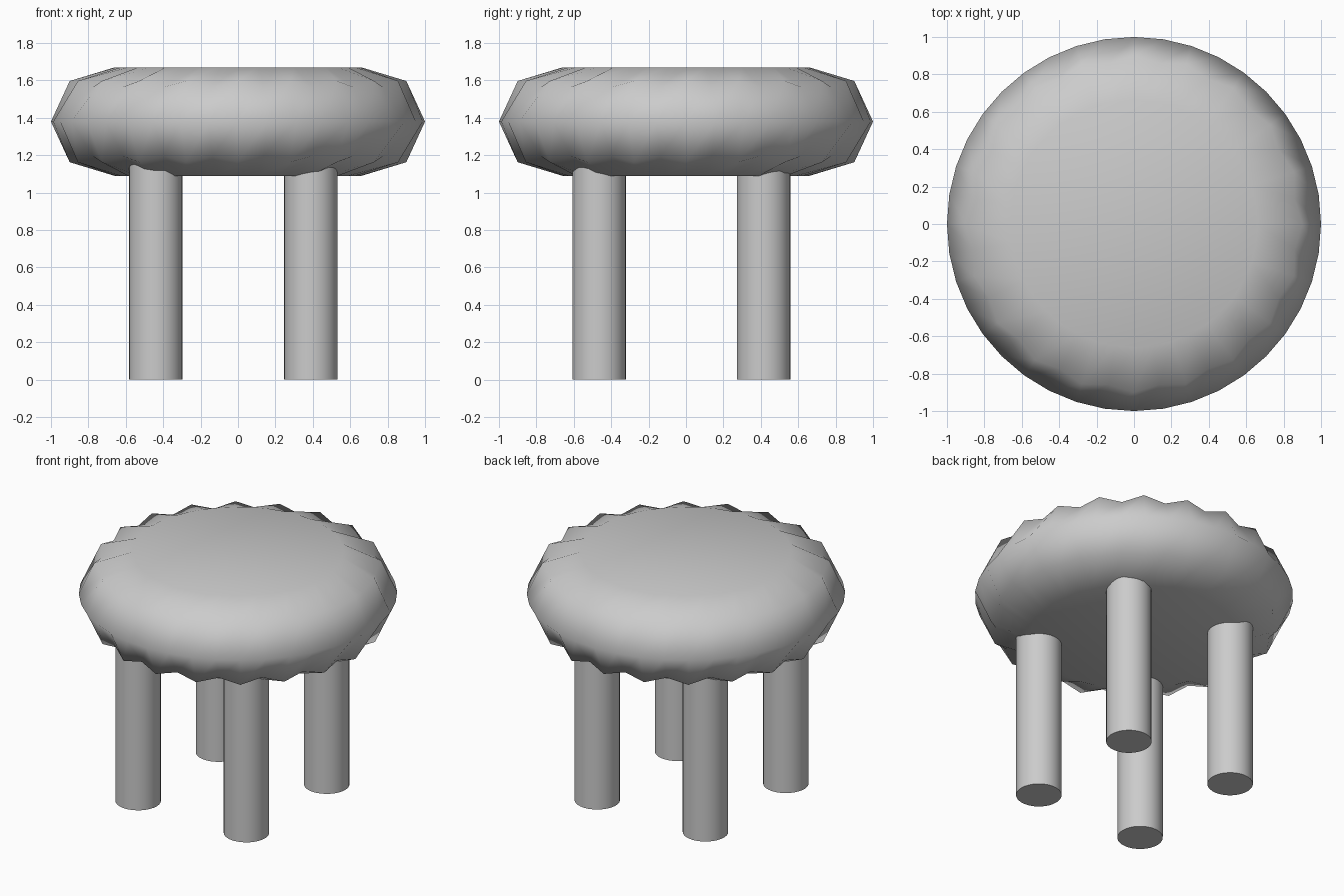
import bpy, bmesh
from math import cos, sin, pi, radians

if "Cube" in bpy.data.objects:
    bpy.data.objects.remove(bpy.data.objects["Cube"])

SEGS = 40

# Seat cushion: stacked rings; shoulder rings alternate out/in for the puckered edge
# each row: (radius, z) on even spokes, (radius, z) on odd spokes
profile = [
    ((0.66, 1.09), (0.66, 1.09)),
    ((0.90, 1.163), (0.87, 1.195)),
    ((1.00, 1.38), (1.00, 1.38)),
    ((0.90, 1.597), (0.87, 1.565)),
    ((0.66, 1.67), (0.66, 1.67)),
]
bm = bmesh.new()
rings = []
for row in profile:
    ring = []
    for i in range(SEGS):
        r, z = row[i % 2]
        a = 2 * pi * i / SEGS
        ring.append(bm.verts.new((r * cos(a), r * sin(a), z)))
    rings.append(ring)
for lo, hi in zip(rings, rings[1:]):
    for i in range(SEGS):
        j = (i + 1) % SEGS
        bm.faces.new((lo[i], lo[j], hi[j], hi[i]))
bm.faces.new(rings[-1])
bm.faces.new(rings[0][::-1])
for f in bm.faces:
    f.smooth = True
mesh = bpy.data.meshes.new("seat")
bm.to_mesh(mesh)
bm.free()
seat = bpy.data.objects.new("seat", mesh)
bpy.context.collection.objects.link(seat)


# Legs: four plain round posts running up into the cushion
def add_leg(name, x, y, top=1.2):
    bpy.ops.mesh.primitive_cylinder_add(vertices=32, radius=0.143, depth=top,
                                        location=(x, y, top / 2))
    bpy.context.object.name = name
    bpy.ops.object.shade_smooth_by_angle(angle=radians(30))


for side, x in (("left", -0.44), ("right", 0.39)):
    for end, y in (("front", -0.465), ("back", 0.415)):
        add_leg(f"{end}_{side}_leg", x, y)
